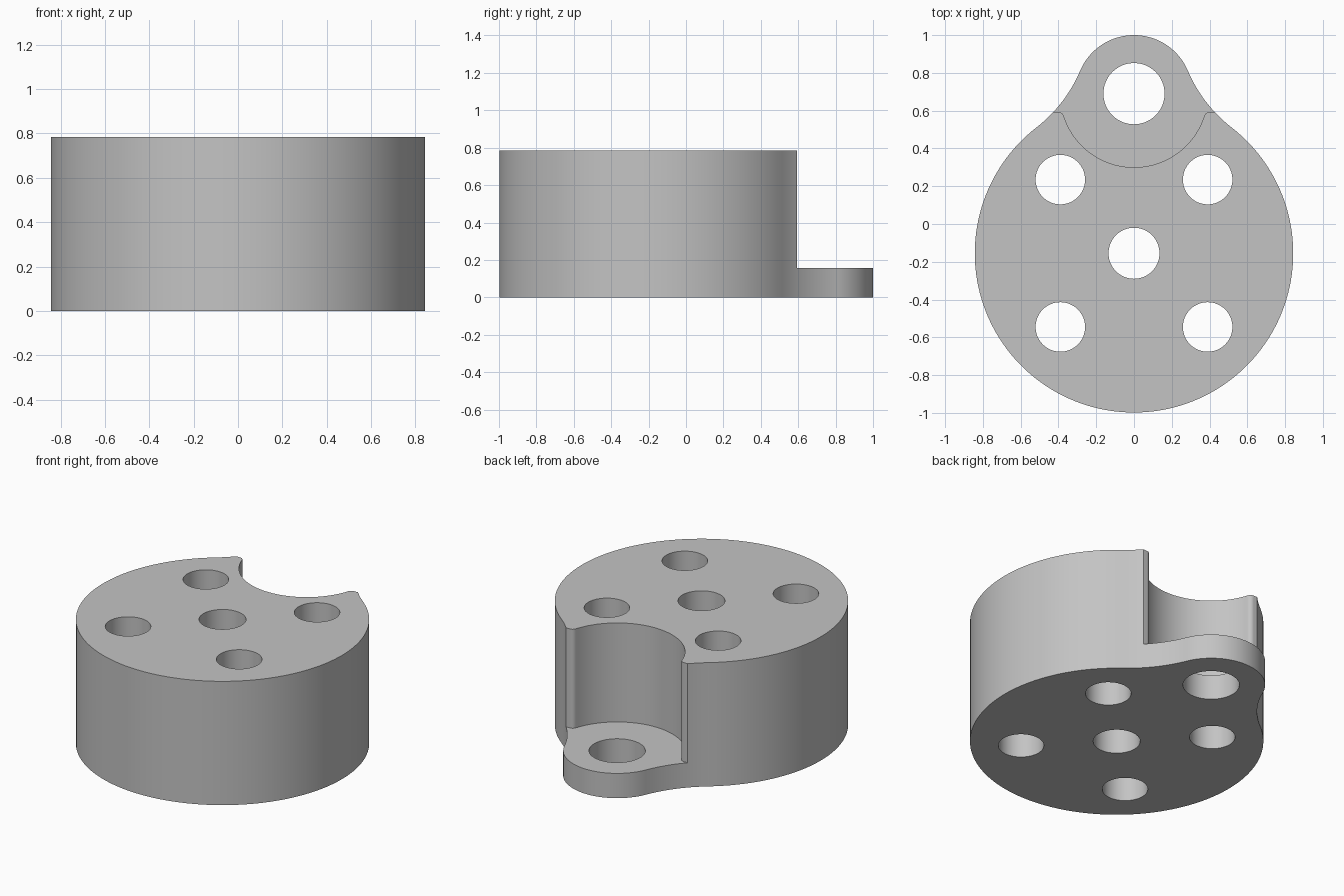
import bpy, bmesh
from math import sin, cos, pi, sqrt, atan2

if "Cube" in bpy.data.objects:
    bpy.data.objects.remove(bpy.data.objects["Cube"], do_unlink=True)

HEIGHT, LUG_HEIGHT = 0.785, 0.157
BODY_Y, BODY_R = -0.155, 0.843
LUG_Y, LUG_R = 0.69, 0.31
BLEND_R = 0.75            # concave blend between body and lug
POCKET_R = 0.39           # clearance pocket above the lug
TIP_Y, TIP_R = 0.593, 0.03

grey = bpy.data.materials.new("plain grey")
grey.use_nodes = True
grey.diffuse_color = (0.55, 0.55, 0.55, 1)
grey.node_tree.nodes["Principled BSDF"].inputs["Base Color"].default_value = grey.diffuse_color


def arc(cx, cy, r, start, end, n):
    angles = [start + (end - start) * i / n for i in range(n + 1)]
    return [(cx + r * cos(a), cy + r * sin(a)) for a in angles]


def mirrored(half):
    """Close a right-hand half profile that starts and ends on x = 0."""
    return half + [(-x, y) for x, y in reversed(half[1:-1])]


def prism(name, loops, z0, z1):
    """Extrude one or more closed loops into solids in one mesh."""
    bm = bmesh.new()
    for loop in loops:
        face = bm.faces.new([bm.verts.new((x, y, z0)) for x, y in loop])
        ext = bmesh.ops.extrude_face_region(bm, geom=[face])
        top = [v for v in ext["geom"] if isinstance(v, bmesh.types.BMVert)]
        bmesh.ops.translate(bm, verts=top, vec=(0, 0, z1 - z0))
    bmesh.ops.recalc_face_normals(bm, faces=bm.faces)
    mesh = bpy.data.meshes.new(name)
    bm.to_mesh(mesh)
    bm.free()
    mesh.materials.append(grey)
    obj = bpy.data.objects.new(name, mesh)
    bpy.context.collection.objects.link(obj)
    return obj


def cut(target, cutter):
    cutter.hide_render = True
    mod = target.modifiers.new("cut", 'BOOLEAN')
    mod.operation, mod.solver, mod.object = 'DIFFERENCE', 'EXACT', cutter
    bpy.context.view_layer.objects.active = target
    bpy.ops.object.modifier_apply(modifier=mod.name)
    bpy.data.objects.remove(cutter, do_unlink=True)


# Outline: large disc blended tangentially into a small round lug
gap = LUG_Y - BODY_Y
to_body, to_lug = BODY_R + BLEND_R, LUG_R + BLEND_R
blend_y = LUG_Y + (to_body**2 - to_lug**2 - gap**2) / (2 * gap)
blend_x = sqrt(to_lug**2 - (blend_y - LUG_Y)**2)
body_a = atan2(blend_y - BODY_Y, blend_x)
lug_a = atan2(blend_y - LUG_Y, blend_x)
outline = mirrored(
    arc(0, BODY_Y, BODY_R, -pi / 2, body_a, 64)
    + arc(blend_x, blend_y, BLEND_R, body_a - pi, lug_a - pi, 16)[1:-1]
    + arc(0, LUG_Y, LUG_R, lug_a, pi / 2, 24))
block = prism("mounting_block", [outline], 0, HEIGHT)

# Pocket above the lug, with rounded tips
tip_cy = TIP_Y - TIP_R
tip_cx = sqrt((POCKET_R + TIP_R)**2 - (tip_cy - LUG_Y)**2)
tip_a = atan2(tip_cy - LUG_Y, tip_cx)
pocket = mirrored(
    arc(0, LUG_Y, POCKET_R, -pi / 2, tip_a, 32)
    + arc(tip_cx, tip_cy, TIP_R, tip_a + pi, pi / 2, 10)[1:]
    + [(1.2, TIP_Y), (1.2, 1.3), (0, 1.3)])
cut(block, prism("pocket_cutter", [pocket], LUG_HEIGHT, HEIGHT + 0.2))

# Through holes: centre, four around it, and a larger one in the lug
holes = [(0, BODY_Y, 0.135), (0, LUG_Y, 0.162)]
holes += [(sx * 0.39, BODY_Y + sy * 0.39, 0.131) for sx in (-1, 1) for sy in (-1, 1)]
cut(block, prism("hole_cutter",
                 [arc(x, y, r, 0, 2 * pi, 64)[:-1] for x, y, r in holes],
                 -0.2, HEIGHT + 0.2))

# Smooth walls, crisp rims
bpy.ops.object.select_all(action='DESELECT')
block.select_set(True)
bpy.context.view_layer.objects.active = block
bpy.ops.object.shade_smooth_by_angle(angle=pi / 6)
